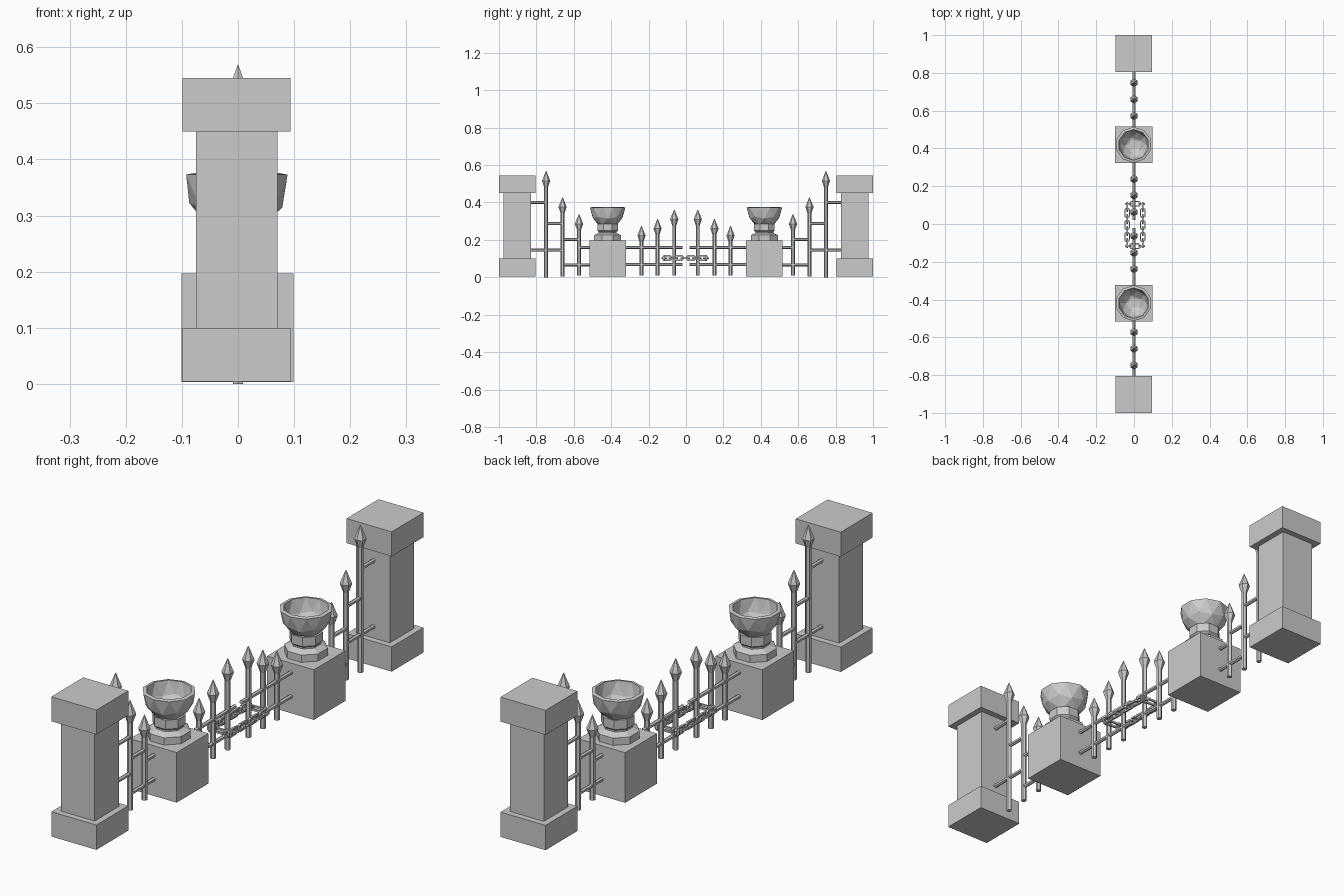
import bpy, bmesh, math
from mathutils import Matrix, Vector

if "Cube" in bpy.data.objects:
    bpy.data.objects.remove(bpy.data.objects["Cube"])

stone = bpy.data.materials.new("plain_grey")
stone.diffuse_color = (0.6, 0.6, 0.6, 1)
stone.use_nodes = True
stone.node_tree.nodes["Principled BSDF"].inputs["Base Color"].default_value = stone.diffuse_color


def finish(name, bm):
    bmesh.ops.recalc_face_normals(bm, faces=bm.faces)
    me = bpy.data.meshes.new(name)
    bm.to_mesh(me)
    bm.free()
    me.materials.append(stone)
    ob = bpy.data.objects.new(name, me)
    bpy.context.collection.objects.link(ob)
    return ob


def box(bm, x0, x1, y0, y1, z0, z1):
    m = Matrix.Translation(((x0 + x1) / 2, (y0 + y1) / 2, (z0 + z1) / 2))
    m = m @ Matrix.Diagonal((x1 - x0, y1 - y0, z1 - z0, 1))
    bmesh.ops.create_cube(bm, size=1, matrix=m)


def lathe(bm, profile, sides, centre, turn=0.0):
    """Stack of polygon rings (radius, z), capped at both ends."""
    rings = []
    for r, z in profile:
        rings.append([bm.verts.new((centre[0] + r * math.cos(turn + 2 * math.pi * i / sides),
                                    centre[1] + r * math.sin(turn + 2 * math.pi * i / sides), z))
                      for i in range(sides)])
    for a, b in zip(rings, rings[1:]):
        for i in range(sides):
            j = (i + 1) % sides
            bm.faces.new((a[i], a[j], b[j], b[i]))
    bm.faces.new(rings[0][::-1])
    bm.faces.new(rings[-1])


def rail(bm, y0, y1, z, r=0.008):
    m = Matrix.Translation((0, (y0 + y1) / 2, z)) @ Matrix.Rotation(math.pi / 2, 4, 'X')
    bmesh.ops.create_cone(bm, cap_ends=True, segments=6, radius1=r, radius2=r,
                          depth=abs(y1 - y0), matrix=m)


def link(bm, centre, along, side, length=0.052, width=0.032, r=0.004):
    """Chain link: chamfered rectangle swept with a square section."""
    along, side = Vector(along), Vector(side)
    up = along.cross(side)
    a, b, c = length / 2 - r, width / 2 - r, 0.006
    path = [(a, b - c), (a - c, b), (c - a, b), (-a, b - c),
            (-a, c - b), (c - a, -b), (a - c, -b), (a, c - b)]
    rings = []
    for u, v in path:
        p = Vector(centre) + along * u + side * v
        out = (along * (u / a) + side * (v / b)).normalized()
        rings.append([bm.verts.new(p + out * (r * s) + up * (r * t))
                      for s, t in ((1, 1), (-1, 1), (-1, -1), (1, -1))])
    for k in range(8):
        p, q = rings[k], rings[(k + 1) % 8]
        for i in range(4):
            j = (i + 1) % 4
            bm.faces.new((p[i], p[j], q[j], q[i]))


# distance from middle, tip height, foot height of every spear on one side
SPEARS = [(0.748, 0.568, 0.0), (0.66, 0.428, 0.005), (0.572, 0.338, 0.01),
          (0.238, 0.275, 0.01), (0.152, 0.313, 0.01), (0.063, 0.362, 0.01)]
# rails: from, to, height
RAILS = [(0.84, 0.748, 0.4), (0.748, 0.66, 0.287), (0.66, 0.572, 0.203),
         (0.84, 0.66, 0.145), (0.572, 0.5, 0.16), (0.66, 0.5, 0.067),
         (0.335, 0.02, 0.16), (0.335, 0.02, 0.068)]

for s, side in ((-1, "left"), (1, "right")):
    # end pillar: base, shaft and cap
    bm = bmesh.new()
    box(bm, -0.099, 0.094, s * 0.9025 - 0.0975, s * 0.9025 + 0.0975, 0.004, 0.1)
    box(bm, -0.075, 0.07, s * 0.9025 - 0.074, s * 0.9025 + 0.074, 0.1, 0.45)
    box(bm, -0.099, 0.094, s * 0.9025 - 0.0975, s * 0.9025 + 0.0975, 0.45, 0.545)
    finish("pillar_" + side, bm)

    # pedestal block
    bm = bmesh.new()
    box(bm, -0.101, 0.099, s * 0.419 - 0.097, s * 0.419 + 0.097, 0.003, 0.197)
    finish("pedestal_" + side, bm)

    # urn foot and neck
    bm = bmesh.new()
    lathe(bm, [(0.078, 0.195), (0.078, 0.225), (0.052, 0.237), (0.052, 0.243),
               (0.06, 0.25), (0.06, 0.285)], 8, (-0.002, s * 0.419), math.pi / 8)
    finish("urn_neck_" + side, bm)

    # urn bowl: lower half of a faceted ball, hollowed
    bm = bmesh.new()
    bmesh.ops.create_icosphere(bm, subdivisions=2, radius=1)
    bmesh.ops.delete(bm, geom=[v for v in bm.verts if v.co.z > 0.05], context='VERTS')
    bm.transform(Matrix.Translation((-0.002, s * 0.419, 0.373))
                 @ Matrix.Diagonal((0.095, 0.095, 0.112, 1)))
    for f in bm.faces:
        if f.normal.dot(f.calc_center_median() - Vector((-0.002, s * 0.419, 0.373))) < 0:
            f.normal_flip()
    bowl = finish("urn_bowl_" + side, bm)
    mod = bowl.modifiers.new("wall", 'SOLIDIFY')
    mod.thickness = 0.014
    mod.offset = -1

    # fence spears with pointed heads
    bm = bmesh.new()
    for y, top, foot in SPEARS:
        lathe(bm, [(0.0105, foot), (0.0105, top - 0.085), (0.022, top - 0.052),
                   (0.001, top)], 6, (0, s * y), math.pi / 6)
    finish("fence_spears_" + side, bm)

    # fence rails
    bm = bmesh.new()
    for y0, y1, z in RAILS:
        rail(bm, s * y0, s * y1, z)
    finish("fence_rails_" + side, bm)

# chain loop round the two middle spears
bm = bmesh.new()
X, Y, Z = (1, 0, 0), (0, 1, 0), (0, 0, 1)
for x in (-0.036, 0.046):
    for i in range(7):
        link(bm, (x, 0.09 - 0.0317 * i, 0.103), Y, Z if i % 2 == 0 else X)
for y in (0.107, -0.117):
    link(bm, (0.005, y, 0.103), X, Y, length=0.06)
    for x in (-0.03, 0.04):
        link(bm, (x, y, 0.103), X, Z, length=0.035)
finish("gate_chain", bm)
